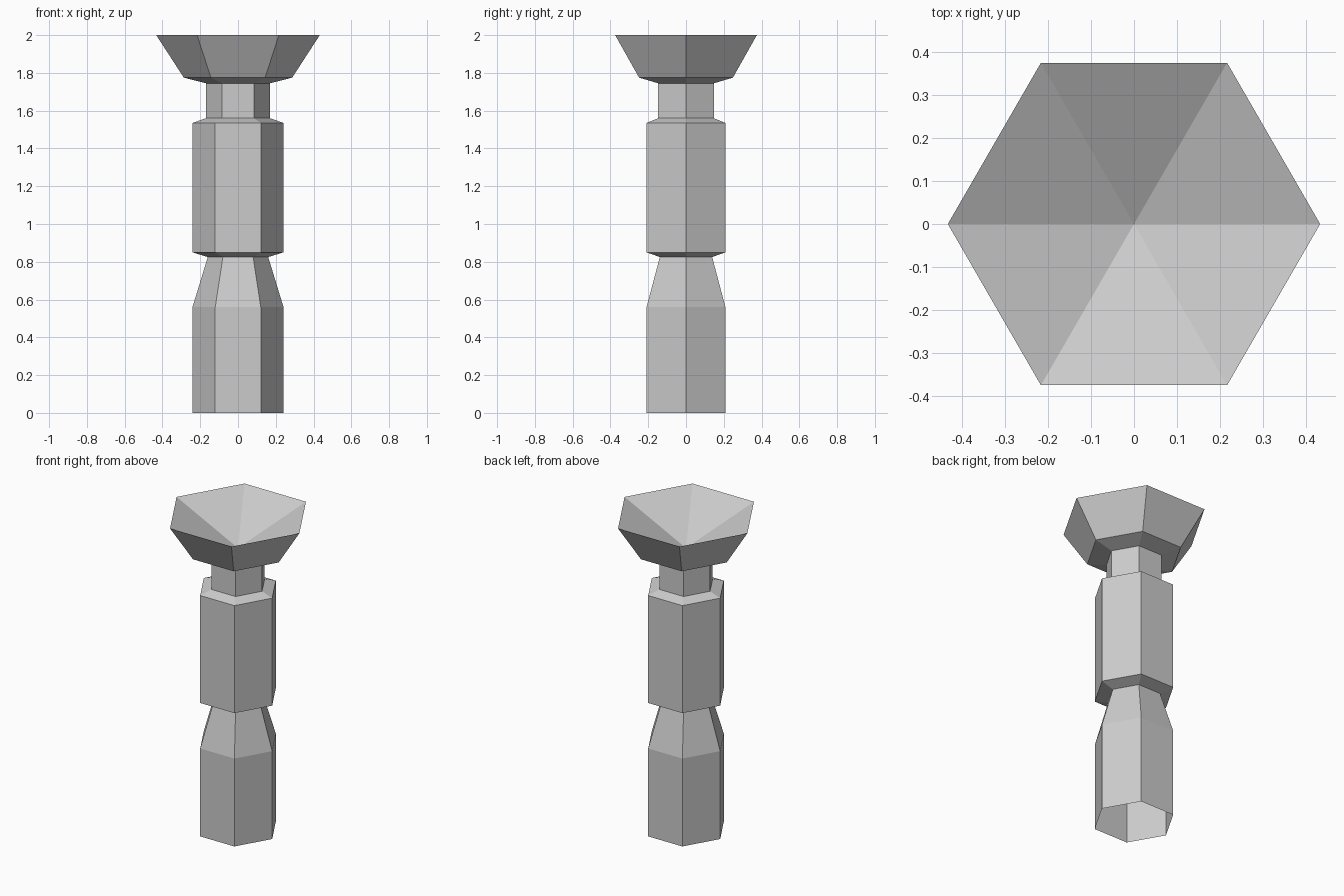
import bpy, bmesh
from math import cos, sin, pi

if "Cube" in bpy.data.objects:
    bpy.data.objects.remove(bpy.data.objects["Cube"])

SIDES = 6


def lathe(name, profile, tip_z=None):
    """Six-sided open shell from (radius, z) points; tip_z adds a sunken cone from the last ring."""
    bm = bmesh.new()
    rings = [[bm.verts.new((r * cos(2 * pi * i / SIDES), r * sin(2 * pi * i / SIDES), z))
              for i in range(SIDES)] for r, z in profile]
    for low, high in zip(rings, rings[1:]):
        for i in range(SIDES):
            j = (i + 1) % SIDES
            bm.faces.new((low[i], low[j], high[j], high[i]))
    if tip_z is not None:
        tip = bm.verts.new((0, 0, tip_z))
        for i in range(SIDES):
            bm.faces.new((rings[-1][i], rings[-1][(i + 1) % SIDES], tip))
    mesh = bpy.data.meshes.new(name)
    bm.to_mesh(mesh)
    bm.free()
    obj = bpy.data.objects.new(name, mesh)
    bpy.context.collection.objects.link(obj)
    return obj


# Lower handle, open underneath, tapering at its top
lathe("lower_handle", [(0.241, 0), (0.241, 0.56), (0.16, 0.825)])

# Main grip with undercut base and chamfered shoulder
lathe("grip", [(0.16, 0.825), (0.241, 0.85), (0.241, 1.535), (0.17, 1.56)])

# Narrow neck
lathe("neck", [(0.17, 1.56), (0.17, 1.745)])

# Flared bowl with sunken top
lathe("bowl", [(0.17, 1.745), (0.287, 1.775), (0.433, 2.0)], tip_z=1.79)
